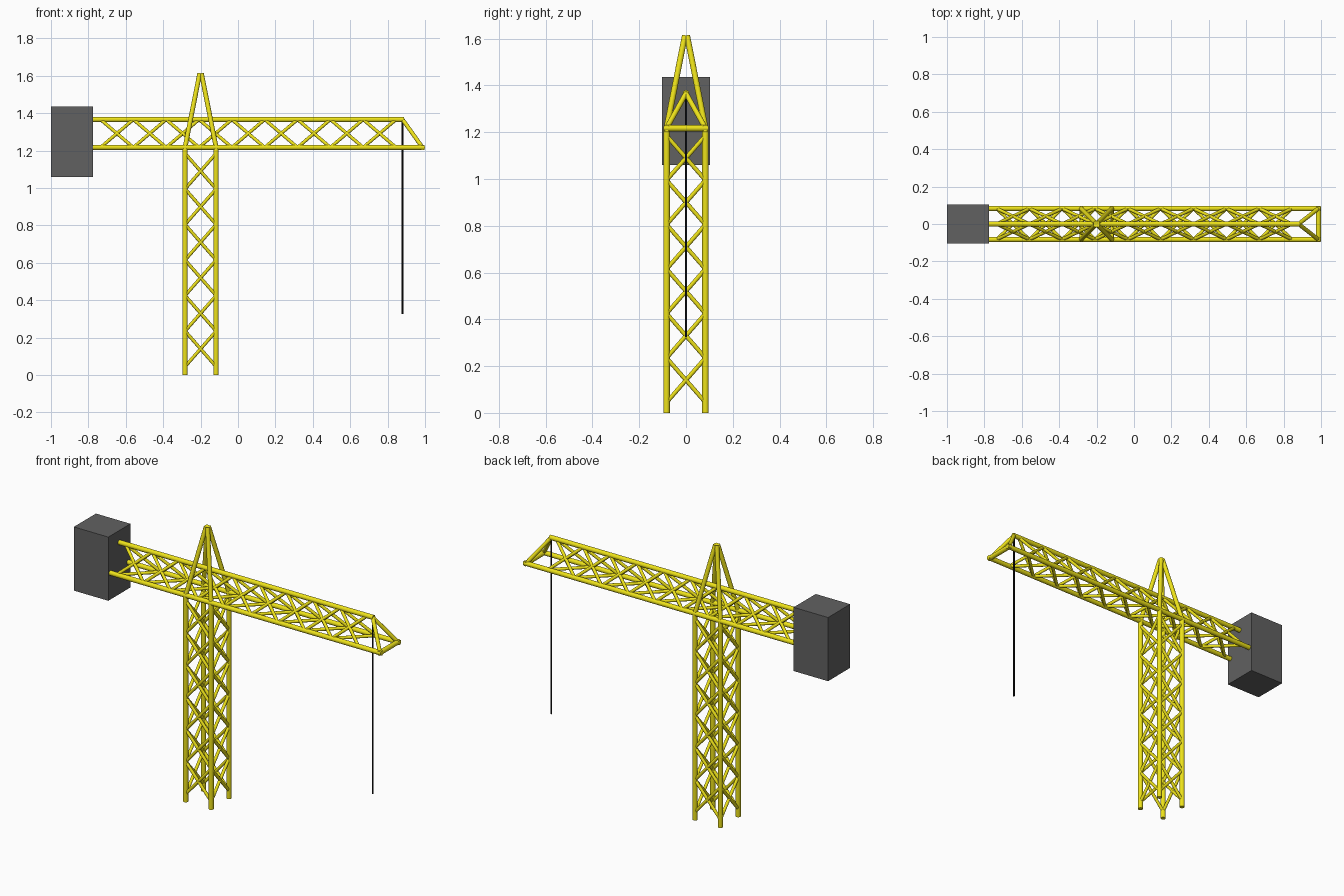
import bpy, bmesh, math
from mathutils import Vector, Matrix

if "Cube" in bpy.data.objects:
    bpy.data.objects.remove(bpy.data.objects["Cube"])


def material(name, rgb):
    m = bpy.data.materials.new(name)
    m.diffuse_color = (*rgb, 1)
    m.use_nodes = True
    m.node_tree.nodes["Principled BSDF"].inputs["Base Color"].default_value = m.diffuse_color
    return m


YELLOW = material("yellow_paint", (0.85, 0.76, 0.01))
DARK = material("dark_grey", (0.12, 0.12, 0.12))
BLACK = material("black", (0.005, 0.005, 0.005))


def finish(bm, name, mat):
    me = bpy.data.meshes.new(name)
    bm.to_mesh(me)
    bm.free()
    me.materials.append(mat)
    ob = bpy.data.objects.new(name, me)
    bpy.context.collection.objects.link(ob)
    return ob


def tubes(name, pairs, r, mat=YELLOW, sides=16):
    """One object made of round bars between pairs of points."""
    bm = bmesh.new()
    for a, b in pairs:
        a, b = Vector(a), Vector(b)
        d = b - a
        mx = Matrix.Translation((a + b) / 2) @ d.to_track_quat('Z', 'Y').to_matrix().to_4x4()
        bmesh.ops.create_cone(bm, cap_ends=True, segments=sides, radius1=r,
                              radius2=r, depth=d.length, matrix=mx)
    for f in bm.faces:
        f.smooth = True
    for e in bm.edges:
        e.smooth = e.calc_face_angle(0) < math.radians(40)
    return finish(bm, name, mat)


def lattice(a0, a1, b0, b1, n):
    """Crossed braces in n bays between the lines a0-a1 and b0-b1."""
    a0, a1, b0, b1 = map(Vector, (a0, a1, b0, b1))
    out = []
    for i in range(n):
        s, t = i / n, (i + 1) / n
        out += [(a0.lerp(a1, s), b0.lerp(b1, t)), (b0.lerp(b1, s), a0.lerp(a1, t))]
    return out


CX, H = -0.2, 0.083          # mast centre and half width
ZB, ZT = 1.217, 1.366        # jib lower and upper chord heights
R, RB = 0.014, 0.009         # main bar and brace radii

# Mast: four legs with crossed braces on every side
corners = [(CX - H, -H), (CX + H, -H), (CX + H, H), (CX - H, H)]
tubes("mast_legs", [((x, y, 0), (x, y, ZB)) for x, y in corners], R)
braces = []
for i in range(4):
    p, q = corners[i], corners[(i + 1) % 4]
    braces += lattice((*p, 0.045), (*p, 1.185), (*q, 0.045), (*q, 1.185), 6)
tubes("mast_braces", braces, RB)

# Pointed tower top
tubes("tower_peak", [((x, y, ZB), (CX + (x - CX) * 0.06, y * 0.06, 1.612))
                     for x, y in corners], 0.0125)

# Jib: triangular section with slanted nose
tip = (0.88, 0, ZT)
chords = [((-0.78, 0, ZT), (0.887, 0, ZT)),
          ((0.986, -H - 0.01, ZB), (0.986, H + 0.01, ZB))]
for y in (-H, H):
    chords += [((-0.78, y, ZB), (0.998, y, ZB))]
tubes("jib_chords", chords, R)
tubes("jib_nose", [(tip, (0.986, y, ZB)) for y in (-H, H)], 0.011)

# Jib braces on both slopes and underneath
X0, X1 = -0.735, 0.845
braces = lattice((X0, -H, ZB), (X1, -H, ZB), (X0, H, ZB), (X1, H, ZB), 9)
for y in (-H, H):
    braces += lattice((X0, y, ZB), (X1, y, ZB), (X0, 0, ZT), (X1, 0, ZT), 9)
tubes("jib_braces", braces, RB)

# Hoist cable
tubes("hoist_cable", [((0.88, 0, 0.325), tip)], 0.005, BLACK, 12)

# Counterweight block
bm = bmesh.new()
bmesh.ops.create_cube(bm, size=1, matrix=Matrix.Translation((-0.8875, 0, 1.248))
                      @ Matrix.Diagonal((0.225, 0.206, 0.376, 1)))
finish(bm, "counterweight", DARK)
